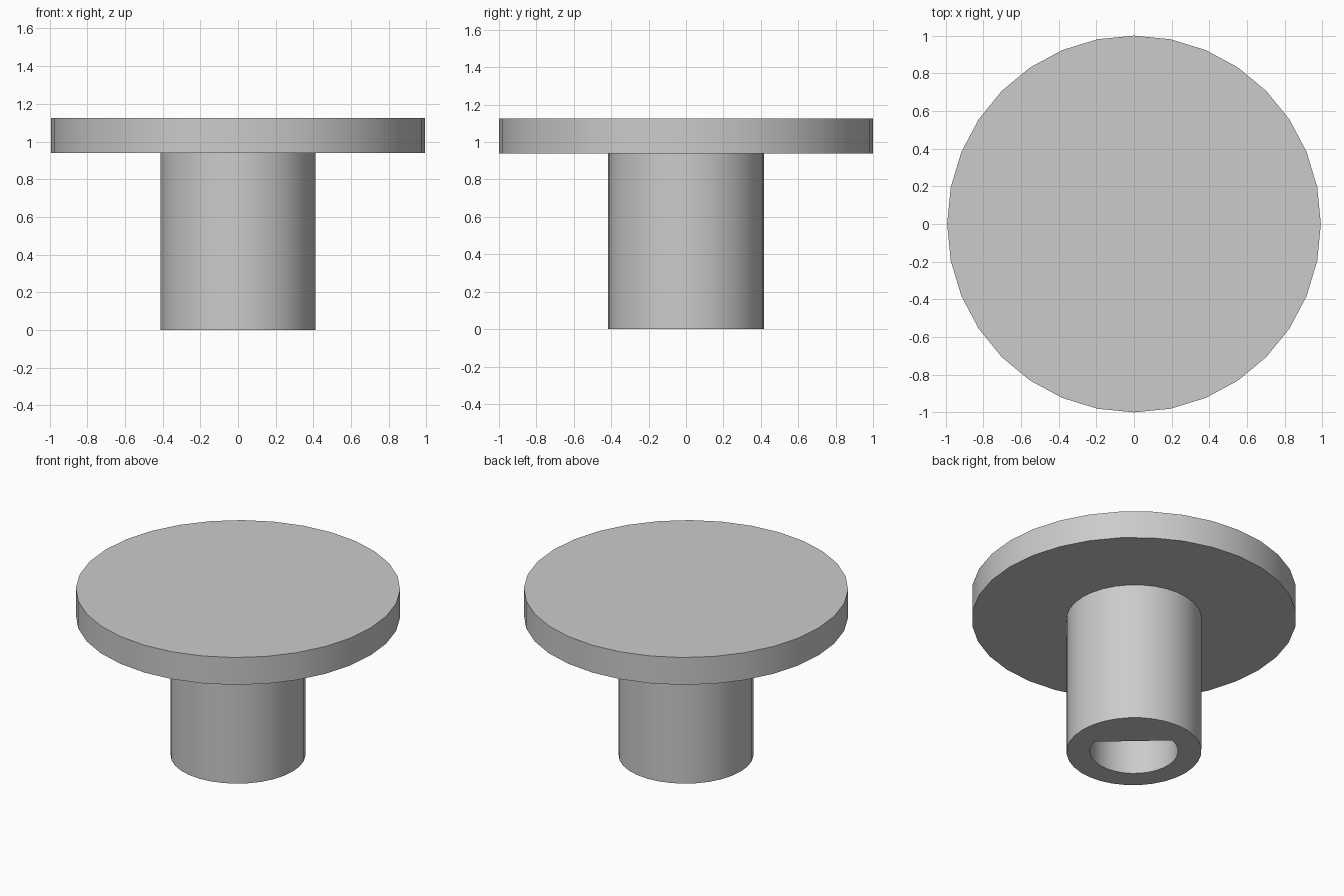
import bpy, bmesh
from math import cos, sin, pi, radians

cube = bpy.data.objects.get("Cube")
if cube:
    bpy.data.objects.remove(cube)

SIDES = 32
PLATE_BOTTOM, PLATE_TOP = 0.94, 1.125

grey = bpy.data.materials.new("plain_grey")
grey.use_nodes = True
grey.diffuse_color = (0.6, 0.6, 0.6, 1)
grey.node_tree.nodes["Principled BSDF"].inputs["Base Color"].default_value = grey.diffuse_color


def arc(rx, ry, start, end, steps, closed):
    """Points along an elliptical arc; a closed ring skips the repeated end."""
    count = steps if closed else steps + 1
    angles = [start + (end - start) * i / steps for i in range(count)]
    return [(rx * cos(a), ry * sin(a)) for a in angles]


def add_ring(bm, points, z):
    verts = [bm.verts.new((x, y, z)) for x, y in points]
    edges = [bm.edges.new((v, verts[i - 1])) for i, v in enumerate(verts)]
    return verts, edges


def add_wall(bm, low, high):
    for i in range(len(low)):
        bm.faces.new((low[i - 1], low[i], high[i], high[i - 1]))


def finish(bm, name):
    bmesh.ops.recalc_face_normals(bm, faces=bm.faces[:])
    mesh = bpy.data.meshes.new(name)
    bm.to_mesh(mesh)
    bm.free()
    mesh.materials.append(grey)
    obj = bpy.data.objects.new(name, mesh)
    bpy.context.collection.objects.link(obj)
    bpy.ops.object.select_all(action="DESELECT")
    obj.select_set(True)
    bpy.context.view_layer.objects.active = obj
    bpy.ops.object.shade_smooth_by_angle(angle=radians(30))


# Round top plate
bm = bmesh.new()
outline = arc(0.992, 1.0, 0, 2 * pi, SIDES, True)
low, _ = add_ring(bm, outline, PLATE_BOTTOM)
high, _ = add_ring(bm, outline, PLATE_TOP)
add_wall(bm, low, high)
bm.faces.new(low)
bm.faces.new(high)
finish(bm, "top_plate")

# Hollow stem with a D-shaped bore, flat side towards the back left
bm = bmesh.new()
outer = arc(0.412, 0.417, 0, 2 * pi, SIDES, True)
bore = arc(0.27, 0.27, radians(110), radians(346), 21, False)
outer_low, outer_edges = add_ring(bm, outer, 0)
outer_high, _ = add_ring(bm, outer, PLATE_BOTTOM)
bore_low, bore_edges = add_ring(bm, bore, 0)
bore_high, _ = add_ring(bm, bore, PLATE_BOTTOM)
add_wall(bm, outer_low, outer_high)
add_wall(bm, bore_low, bore_high)
bmesh.ops.triangle_fill(bm, edges=outer_edges + bore_edges, use_beauty=True,
                        normal=(0, 0, -1))
finish(bm, "stem")
